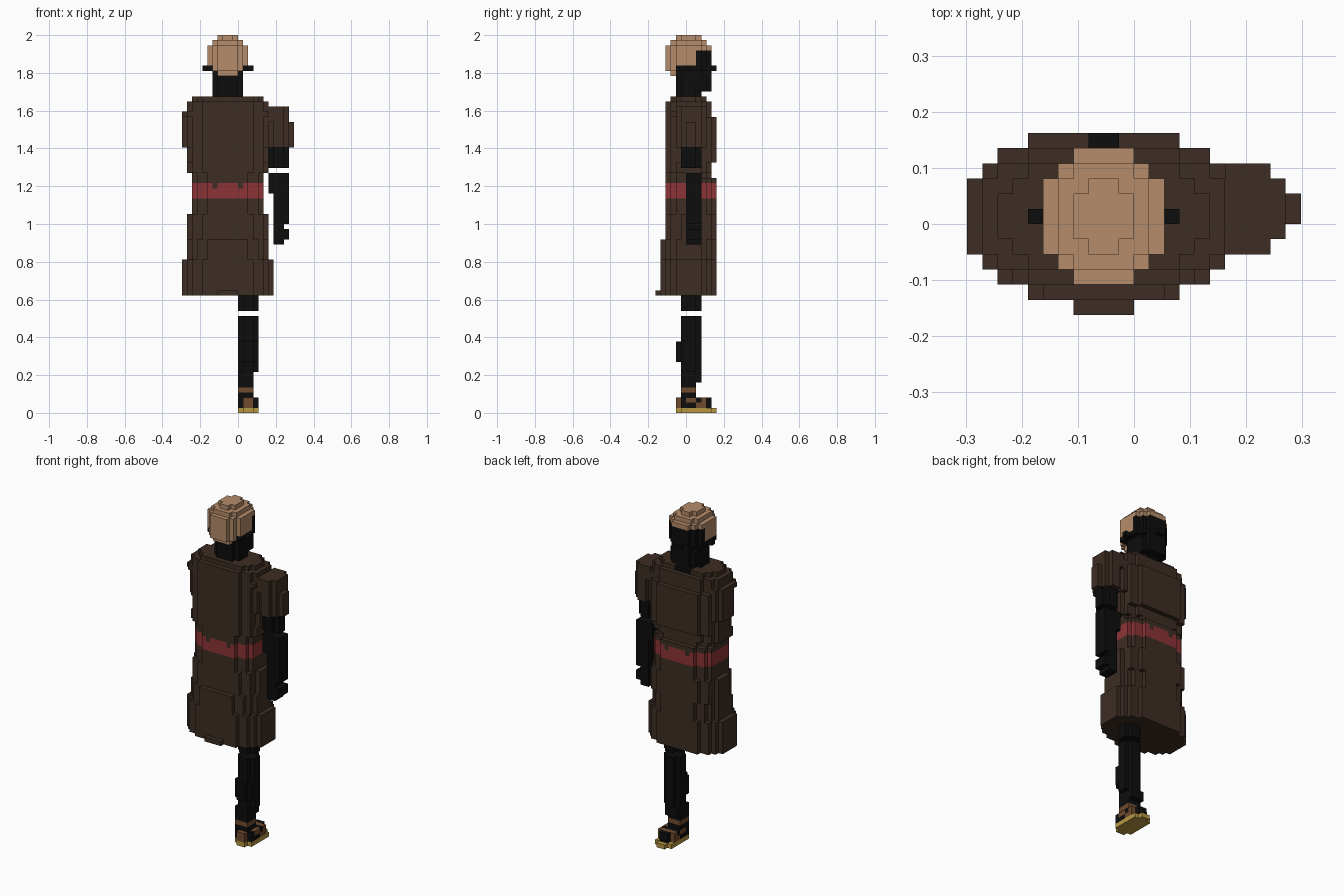
import bpy
import bmesh
import math
from mathutils import Vector

if "Cube" in bpy.data.objects:
    bpy.data.objects.remove(bpy.data.objects["Cube"], do_unlink=True)

S = 2 / 74                       # edge length of one block
ORIGIN = Vector((-11 * S, -6 * S, 0))

COLOURS = {
    "hair_tan": (0.46, 0.265, 0.145),
    "skin_black": (0.004, 0.004, 0.004),
    "coat_brown": (0.046, 0.026, 0.017),
    "belt_red": (0.27, 0.034, 0.037),
    "strap_brown": (0.16, 0.07, 0.027),
    "sole_yellow": (0.48, 0.31, 0.055),
}
NAMES = list(COLOURS)
HAIR, SKIN, COAT, BELT, STRAP, SOLE = range(len(NAMES))
MATERIALS = []
for name, rgb in COLOURS.items():
    mat = bpy.data.materials.new(name)
    mat.use_nodes = True
    mat.diffuse_color = (*rgb, 1)
    bsdf = mat.node_tree.nodes["Principled BSDF"]
    bsdf.inputs["Base Color"].default_value = (*rgb, 1)
    bsdf.inputs["Roughness"].default_value = 0.9
    MATERIALS.append(mat)


def rounded(profile, top, power):
    """Blocks inside a stack of rounded sections (k, i0, i1, j0, j1)."""
    cells = set()
    ends = [p[0] for p in profile[1:]] + [top]
    for (k0, i0, i1, j0, j1), k1 in zip(profile, ends):
        for i in range(i0, i1):
            for j in range(j0, j1):
                dx = abs(2 * i + 1 - i0 - i1) / (i1 - i0)
                dy = abs(2 * j + 1 - j0 - j1) / (j1 - j0)
                if dx ** power + dy ** power <= 1:
                    cells.update((i, j, k) for k in range(k0, k1))
    return cells


def box(i0, i1, j0, j1, k0, k1):
    return {(i, j, k) for i in range(i0, i1) for j in range(j0, j1) for k in range(k0, k1)}


def build(name, cells, colour):
    """Skin the blocks with their outer faces, coloured by the rule."""
    bm = bmesh.new()
    for cell in cells:
        for axis in range(3):
            for side in (0, 1):
                step = [0, 0, 0]
                step[axis] = 2 * side - 1
                if tuple(c + s for c, s in zip(cell, step)) in cells:
                    continue
                corners = []
                for a, b in ((0, 0), (1, 0), (1, 1), (0, 1)):
                    p = Vector(cell)
                    p[axis] += side
                    p[(axis + 1) % 3] += a
                    p[(axis + 2) % 3] += b
                    corners.append(bm.verts.new(ORIGIN + p * S))
                if side == 0:
                    corners.reverse()
                bm.faces.new(corners).material_index = colour(*cell)
    bmesh.ops.remove_doubles(bm, verts=bm.verts, dist=S / 100)
    mesh = bpy.data.meshes.new(name)
    bm.to_mesh(mesh)
    bm.free()
    for mat in MATERIALS:
        mesh.materials.append(mat)
    obj = bpy.data.objects.new(name, mesh)
    bpy.context.scene.collection.objects.link(obj)
    return obj


def plain(index):
    return lambda i, j, k: index


# Head with neck, ears and nose; hair covers the crown and the back
def head_colour(i, j, k):
    hairline = 66 if j < 4 else 68 if j < 8 else 71
    return HAIR if k >= hairline else SKIN


head = rounded([(61, 6, 12, 4, 9), (63, 6, 12, 4, 11), (66, 6, 12, 3, 11),
                (67, 5, 13, 2, 11), (72, 6, 12, 3, 10), (73, 7, 11, 4, 9)], 74, 2.2)
head |= box(4, 14, 6, 7, 67, 68) | box(8, 10, 11, 12, 67, 68)
build("head", head, head_colour)


# Long belted coat, open at the neck
def coat_colour(i, j, k):
    wave = math.cos((i - 8.5) * math.tau / 5) > -0.6
    if k in (42, 43) or (k == 44 and wave):
        return BELT
    if k > 60 and j > 7 and abs(i - 8.5) < 2:
        return SKIN
    return COAT


coat = rounded([(23, 0, 18, 1, 12), (30, 1, 17, 1, 12), (34, 1, 17, 2, 12),
                (39, 2, 16, 2, 12), (46, 2, 16, 2, 11), (47, 1, 17, 2, 11),
                (49, 1, 17, 2, 12), (52, 0, 18, 2, 12), (58, 0, 18, 2, 11),
                (59, 1, 17, 2, 11), (61, 2, 16, 3, 10)], 62, 2.6)
coat |= box(7, 11, 0, 1, 23, 24)
build("coat", coat, coat_colour)

# Left arm
sleeve = rounded([(52, 17, 21, 4, 10), (57, 16, 21, 4, 10)], 60, 2.8)
sleeve |= box(21, 22, 6, 8, 52, 57)
build("left_sleeve", sleeve, plain(COAT))
build("left_upper_arm", rounded([(48, 17, 21, 5, 9)], 52, 2), plain(SKIN))
build("left_forearm", rounded([(37, 18, 21, 6, 9), (43, 17, 21, 6, 9)], 47, 2.2), plain(SKIN))
build("left_hand", rounded([(33, 18, 20, 6, 9), (34, 18, 21, 6, 9), (36, 18, 20, 6, 9)],
                           37, 2.2), plain(SKIN))

# Left leg with an ankle strap
build("left_thigh", rounded([(20, 11, 15, 5, 9)], 23, 2), plain(SKIN))
shin = rounded([(3, 11, 14, 5, 8), (6, 11, 14, 5, 9), (8, 11, 15, 5, 9),
                (10, 11, 15, 4, 9), (14, 11, 15, 5, 9)], 19, 2.2)
build("left_shin", shin, lambda i, j, k: STRAP if k == 4 else SKIN)


# Left sandal with crossing straps
def foot_colour(i, j, k):
    if k == 0:
        return SOLE
    return STRAP if j in (4, 9) or (k == 2 and j in (6, 7)) or (k == 1 and j == 8) else SKIN


foot = rounded([(0, 11, 15, 4, 12), (1, 11, 15, 4, 11)], 3, 3)
build("left_sandal", foot, foot_colour)
